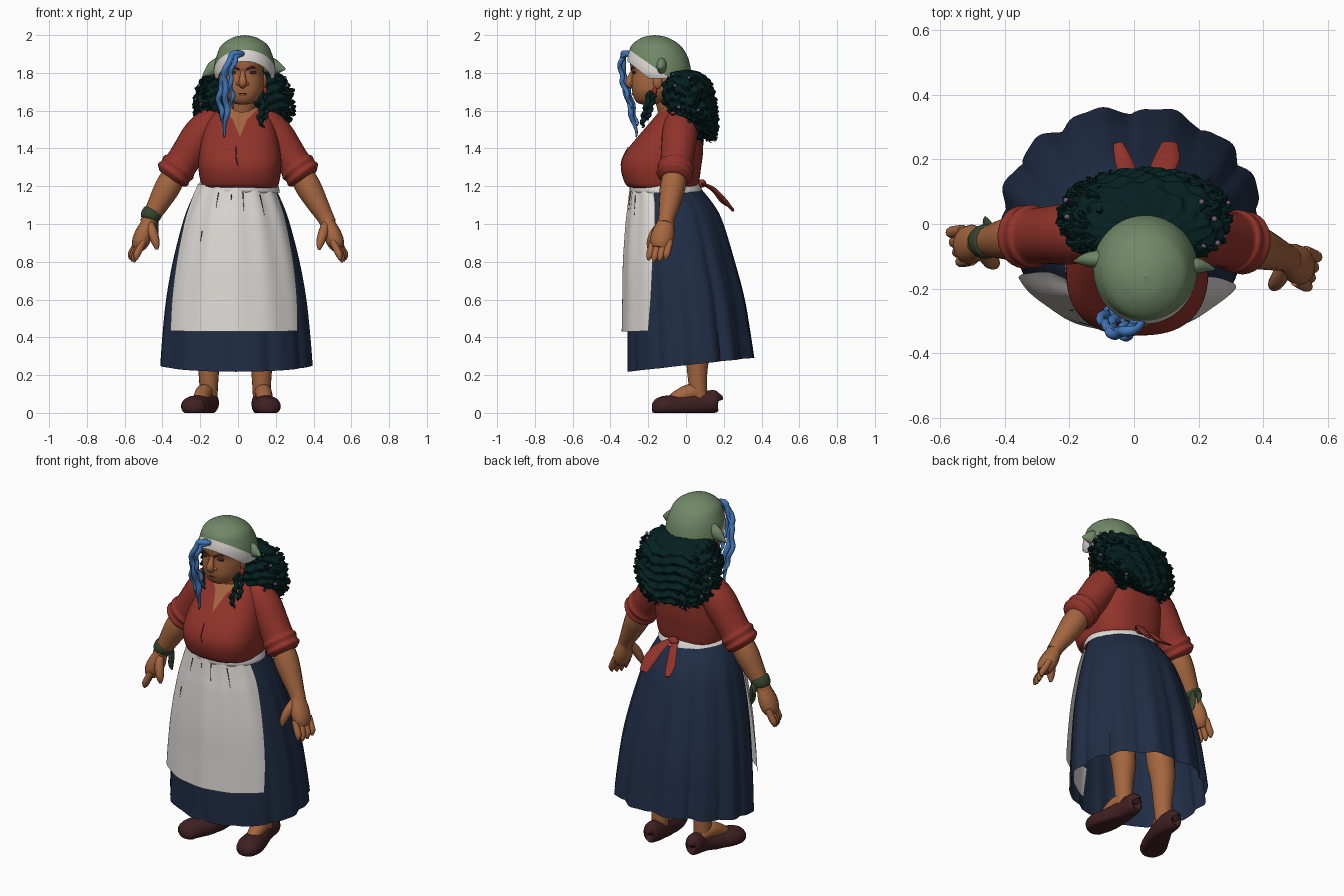
import bpy, bmesh, math, random
from math import sin, cos, pi, copysign
from mathutils import Vector, Matrix

random.seed(4)
cube = bpy.data.objects.get("Cube")
if cube:
    bpy.data.objects.remove(cube, do_unlink=True)


def mat(name, *rgb):
    m = bpy.data.materials.new(name)
    m.use_nodes = True
    m.diffuse_color = (*rgb, 1)
    m.node_tree.nodes["Principled BSDF"].inputs["Base Color"].default_value = (*rgb, 1)
    return m


SKIN = mat("brown skin", .37, .132, .05)
RED = mat("brick red cloth", .28, .033, .023)
NAVY = mat("navy cloth", .0145, .0265, .061)
WHITE = mat("off white linen", .75, .72, .69)
SAGE = mat("sage green cloth", .165, .25, .135)
HAIR = mat("dark teal hair", .0015, .0145, .014)
BLUE = mat("blue hair", .055, .19, .5)
MAROON = mat("dark maroon", .05, .014, .016)
OLIVE = mat("dark olive cloth", .038, .06, .03)
MAUVE = mat("dull mauve", .16, .11, .17)


def finish(name, bm, *mats):
    bmesh.ops.recalc_face_normals(bm, faces=bm.faces[:])
    me = bpy.data.meshes.new(name)
    bm.to_mesh(me)
    bm.free()
    for m in mats:
        me.materials.append(m)
    ob = bpy.data.objects.new(name, me)
    bpy.context.collection.objects.link(ob)
    bpy.ops.object.select_all(action='DESELECT')
    ob.select_set(True)
    bpy.context.view_layer.objects.active = ob
    bpy.ops.object.shade_smooth_by_angle(angle=math.radians(50))


def skin_grids(grids, closed=True, cap=True):
    """Bridge each list of point rows into a surface."""
    bm = bmesh.new()
    for rings in grids:
        vs = [[bm.verts.new(p) for p in r] for r in rings]
        n = len(vs[0])
        for a, b in zip(vs, vs[1:]):
            for i in range(n if closed else n - 1):
                j = (i + 1) % n
                bm.faces.new((a[i], a[j], b[j], b[i]))
        if closed and cap:
            bm.faces.new(vs[0])
            bm.faces.new(vs[-1])
    return bm


def spline(rows, n):
    """Smooth rows of numbers into n rows."""
    out, last = [], len(rows) - 1
    for i in range(n):
        u = i / (n - 1) * last
        k = min(int(u), last - 1)
        t = u - k
        quad = [rows[max(0, min(last, k + d))] for d in (-1, 0, 1, 2)]
        out.append(tuple(
            q + .5 * t * (r - p + t * (2 * p - 5 * q + 4 * r - s + t * (3 * (q - r) + s - p)))
            for p, q, r, s in zip(*quad)))
    return out


def spot(row, a, cx=0, sq=1, out=0, lift=0):
    """Point on a body section (z, half width, front, back); a = 0 is the front."""
    z, w, f, b = row
    s, c = sin(a), cos(a)
    return (cx + (w + out) * copysign(abs(s) ** sq, s),
            (f + b) / 2 - ((b - f) / 2 + out) * copysign(abs(c) ** sq, c), z + lift)


def loft(rows, cx=0, n=40, seg=64, sq=1, shape=None, cap=True):
    rings = []
    for row in spline(rows, n):
        ring = []
        for k in range(seg):
            a = 2 * pi * k / seg
            out, lift = shape(a, row[0]) if shape else (0, 0)
            ring.append(spot(row, a, cx, sq, out, lift))
        rings.append(ring)
    return skin_grids([rings], cap=cap)


def tube(rows, flat=1, ref=(0, 1, 0), n=14, seg=12):
    """Rings along rows of (x, y, z, radius[, second radius])."""
    path = spline(rows, n)
    pts = [Vector(p[:3]) for p in path]
    rings = []
    for i, p in enumerate(path):
        t = (pts[min(i + 1, n - 1)] - pts[max(i - 1, 0)]).normalized()
        u = t.cross(Vector(ref))
        if u.length < .1:
            u = t.cross(Vector((1, 0, 0)))
        u.normalize()
        v = u.cross(t)
        r = max(p[3], .001)
        ru = p[4] if len(p) > 4 else r * flat
        ring = []
        for k in range(seg):
            q = pts[i] + u * ru * cos(2 * pi * k / seg) + v * r * sin(2 * pi * k / seg)
            ring.append((q.x, q.y, max(q.z, 0)))
        rings.append(ring)
    return rings


def tubes(name, m, *rings):
    finish(name, skin_grids(rings), m)


def balls(name, m, size, *places):
    bm = bmesh.new()
    for p in places:
        bmesh.ops.create_uvsphere(bm, u_segments=16, v_segments=10, radius=1,
                                  matrix=Matrix.Translation(p) @ Matrix.Diagonal((*size, 1)))
    finish(name, bm, m)


def cut(bm, co, no, clear=False):
    bmesh.ops.bisect_plane(bm, geom=bm.verts[:] + bm.edges[:] + bm.faces[:],
                           plane_co=co, plane_no=no, clear_inner=clear)


# Skirt with deep folds at the back and a raised back hem
skirt_rows = [(1.21, .2, -.28, .06), (1.1, .25, -.29, .15), (1, .285, -.3, .2), (.8, .335, -.31, .26),
              (.6, .37, -.31, .31), (.4, .39, -.31, .34), (.255, .4, -.31, .358)]


def fold(a, z):
    t = max(0, (1.21 - z) / .96)
    weight = .4 + .3 * (1 - cos(a))
    crease = abs(sin(6 * a + .4 * sin(3 * a))) - .6
    return t * weight * (.03 * crease + .004 * sin(23 * a)), -.038 * cos(a) * t ** 4


finish("skirt", loft(skirt_rows, -.01, 50, 180, shape=fold, cap=False), NAVY)

# Apron hugs the skirt at its sides and stands off at the front
skirt_path = spline(skirt_rows, 80)


def apron_spot(row, a, extra=0):
    t = (1.21 - row[0]) / .8
    out = .013 + .016 * t * cos(a) + .004 * (1 - .5 * t) * cos(14 * a) + extra
    return spot(row, a, -.01, out=out, lift=-.01 * t * cos(a))


def apron_grid(left, right, top, low, extra=0):
    grid = []
    for row in skirt_path:
        if low < row[0] < top:
            t = (1.21 - row[0]) / .78
            lo, hi = left + .23 * t, right - .28 * t
            grid.append([apron_spot(row, lo + (hi - lo) * k / 48, extra) for k in range(49)])
    return grid


finish("apron", skin_grids([apron_grid(-1.25, 1.19, 2, .43)], closed=False), WHITE)
finish("apron_lining", skin_grids([apron_grid(.1, 1.3, .5, .29, -.045)], closed=False), WHITE)
creases = []
for a, top, low in ((-.4, 1.17, 1.08), (.15, 1.17, 1.07), (.55, 1.16, 1.04), (-.1, 1.16, 1.12), (-.62, .97, .89)):
    pts = [apron_spot(r, a) for r in skirt_path if low < r[0] < top]
    creases.append(tube([(*p, .003 * (1 - i / len(pts))) for i, p in enumerate(pts)], seg=6))
tubes("apron_creases", MAROON, *creases)
finish("waistband", loft([(1.225, .195, -.28, .055), (1.215, .208, -.293, .07), (1.18, .22, -.298, .085),
                          (1.165, .22, -.29, .085)], 0, 10, cap=False), WHITE)

# Blouse with a slit, open neckline
blouse = loft([(1.19, .185, -.28, .04), (1.21, .205, -.32, .065), (1.3, .22, -.345, .08), (1.38, .215, -.32, .09),
               (1.48, .195, -.24, .09), (1.55, .17, -.18, .075), (1.6, .125, -.14, .045), (1.63, .08, -.12, .01)],
              .01, 50, 72, sq=.78)
for s in (-1, 1):
    cut(blouse, (.01, 0, 1.46), (s, 0, -.4))
    cut(blouse, (.01, 0, 1.52), (s, 0, -1.1))
for f in blouse.faces:
    c = f.calc_center_median()
    width = max((c.z - 1.46) * .4, (c.z - 1.52) * 1.1)
    f.material_index = int(c.y < -.05 and abs(c.x - .01) < width)
finish("blouse", blouse, RED, SKIN)
tubes("blouse_placket", MAROON, tube([(0, -.345, 1.31, .002), (-.01, -.335, 1.35, .003), (-.01, -.305, 1.41, .002)], seg=6))

# Ribbon tied at the back
side_ref = (1, 0, 0)
tubes("ribbon_tails", RED,
      tube([(.03, .07, 1.22, .015), (.07, .14, 1.19, .032), (.1, .2, 1.13, .04), (.11, .25, 1.07, .025)], .3, side_ref),
      tube([(.02, .07, 1.22, .015), (-.01, .14, 1.18, .025), (-.03, .19, 1.12, .028), (-.05, .25, 1.08, .015)], .3, side_ref))
balls("ribbon_knot", RED, (.035, .022, .022), (.025, .085, 1.215))

# Arms, sleeves and hands
for side, name, lean in ((1, "left", .2), (-1, "right", .07)):
    def at(x, z, r, dy=0):
        return (side * x, -.03 - lean * (1.54 - z) ** 1.5 + dy, z, r)

    tubes(name + "_sleeve", RED, tube([at(.09, 1.54, .06), at(.14, 1.53, .085), at(.2, 1.47, .094), at(.26, 1.38, .09),
                                       at(.3, 1.32, .088), at(.315, 1.3, .098), at(.33, 1.28, .092), at(.345, 1.26, .097),
                                       at(.36, 1.24, .07)], n=40, seg=24))
    tubes(name + "_forearm", SKIN, tube([at(.32, 1.29, .06), at(.37, 1.2, .068), at(.42, 1.11, .057),
                                         at(.46, 1.04, .045), at(.48, 1, .042)], n=20, seg=16))
    parts = [tube([at(.45, 1.06, .035), at(.475, 1.01, .045), at(.498, .95, .06), at(.518, .9, .058), at(.53, .87, .04)], .78),
             tube([at(.465, 1, .022, -.02), at(.45, .95, .026, -.045), at(.435, .9, .021, -.055), at(.43, .865, .008, -.055)])]
    for k in range(4):
        dy = (k - 1.5) * .03
        tip = .01 * abs(k - 1.3)
        shift = (k - 1.5) * .01
        parts.append(tube([at(.515 + shift, .91, .018, dy), at(.54 + shift, .86, .019, dy),
                           at(.552 + shift, .82 + tip, .017, dy), at(.555 + shift, .795 + tip, .006, dy)], seg=10))
    tubes(name + "_hand", SKIN, *parts)
    if side < 0:
        tubes("wristband", OLIVE, tube([at(.445, 1.075, .04), at(.45, 1.065, .053), at(.468, 1.035, .051),
                                        at(.472, 1.025, .04)], seg=18),
              tube([at(.43, 1.05, .01, .03), at(.43, 1, .025, .04), at(.43, .94, .022, .04), at(.42, .91, .004, .04)], .4),
              tube([at(.43, 1.05, .01, .03), at(.46, 1.02, .02, .06), at(.45, .97, .004, .07)], .4))

# Legs and shoes
for name, x, toe in (("left", .125, .03), ("right", -.155, -.075)):
    tubes(name + "_leg", SKIN, tube([(x, .03, .8, .09), (x, .04, .5, .08), (x, .06, .35, .068), (x, .06, .2, .053),
                                     (x, .07, .06, .045)], n=20, seg=18),
          tube([(x, .09, .09, .04), (x + toe * .3, .03, .11, .045), (x + toe * .6, -.05, .075, .04), (x + toe, -.1, .05, .02)],
               ref=side_ref))
    tubes(name + "_shoe", MAROON, tube([(x, .172, .062, .015, .02), (x, .16, .062, .045, .058), (x, .07, .05, .054, .06),
                                        (x + toe * .5, -.03, .035, .066, .06), (x + toe, -.11, .035, .072, .056),
                                        (x + toe, -.16, .03, .055, .042), (x + toe, -.18, .03, .025, .02)],
                                       ref=side_ref, n=30, seg=24))

# Head, neck and face
hx = .025
tubes("neck", SKIN, tube([(.015, -.05, 1.52, .085), (.02, -.07, 1.6, .078), (hx, -.1, 1.72, .078)]))
finish("head", loft([(1.633, .02, -.23, -.17), (1.64, .05, -.255, -.13), (1.66, .08, -.272, -.08), (1.7, .107, -.285, -.03),
                     (1.75, .114, -.288, 0), (1.8, .11, -.286, 0), (1.83, .11, -.294, 0), (1.88, .112, -.295, 0),
                     (1.93, .09, -.27, -.03), (1.96, .04, -.2, -.1)], hx, 40, 48, sq=.85), SKIN)
tubes("nose", SKIN, tube([(hx, -.275, 1.82, .01), (hx, -.288, 1.79, .014), (hx, -.3, 1.755, .021), (hx, -.293, 1.737, .02),
                          (hx, -.272, 1.727, .01)]))
tubes("mouth", MAROON, tube([(hx - .035, -.271, 1.684, .002), (hx, -.284, 1.691, .004), (hx + .035, -.271, 1.684, .002)], seg=8))
balls("lips", SKIN, (.028, .013, .016), (hx, -.272, 1.69))
sides = (hx, -hx)
balls("nostrils", SKIN, (.014, .014, .011), *[(hx + s * .85, -.282, 1.743) for s in sides])
balls("eyes", MAROON, (.026, .01, .009), *[(hx + s * 1.9, -.273, 1.802) for s in sides])
balls("ears", SKIN, (.015, .025, .04), *[(hx + s * 4.5, -.15, 1.755) for s in sides])
balls("earrings", RED, (.012, .012, .02), *[(hx + s * 4.7, -.165, 1.705) for s in sides])
tubes("eyebrows", MAROON, *[tube([(hx + s * .7, -.29, 1.817, .005), (hx + s * 2, -.281, 1.83, .007),
                                  (hx + s * 3.3, -.25, 1.82, .002)], seg=8) for s in sides])

# Kerchief with a white front band
scarf = loft([(2, .001, -.166, -.164), (1.988, .06, -.23, -.1), (1.95, .12, -.285, -.035), (1.9, .145, -.305, .002),
              (1.85, .158, -.31, .02), (1.8, .162, -.3, .028), (1.77, .155, -.28, .028)], .035, 36, 64, cap=False)
cut(scarf, (0, -.3, 1.853), (0, .8, 1), True)
cut(scarf, (0, -.29, 1.915), (0, .7, 1))
for f in scarf.faces:
    c = f.calc_center_median()
    f.material_index = int(c.z - 1.915 + (c.y + .29) * .7 < 0)
finish("kerchief", scarf, SAGE, WHITE)
tubes("kerchief_flaps", SAGE,
      tube([(-.08, -.11, 1.85, .03), (-.135, -.11, 1.82, .025), (-.185, -.115, 1.785, .003)], 1.5),
      tube([(.14, -.13, 1.85, .03), (.2, -.13, 1.83, .025), (.25, -.14, 1.82, .003)], 1.5))

# Hair mass with wavy ridges, loose curls at the sides and small beads
hair_rows = [(1.82, .08, -.1, 0), (1.8, .17, -.12, .07), (1.755, .22, -.13, .125), (1.68, .245, -.135, .15),
             (1.6, .248, -.1, .162), (1.53, .2, -.03, .165), (1.48, .14, .03, .16), (1.45, .05, .08, .13)]


def ridges(a, z):
    return .009 * sin(z * 130 + 2 * sin(5 * a)) + .006 * sin(17 * a + z * 40), 0


finish("hair", loft(hair_rows, .035, 70, 110, shape=ridges), HAIR)
locks, beads = [], []
hair_path = spline(hair_rows, 40)
for i in range(90):
    row = random.choice(hair_path[6:36])
    a = random.choice((-1, 1)) * random.uniform(1, 2.5)
    wild = .02 if abs(sin(a)) > .7 else .006
    phase, way = random.uniform(0, 6), random.choice((-1, 1))
    locks.append(tube([(*spot(row, a + way * j * .05, .035, out=.003 + wild * cos(j * 1.7 + phase),
                              lift=.012 * sin(j * 1.7 + phase) - j * .005), .011 * (1 - j / 9)) for j in range(8)], seg=6))
    if i % 4 == 0:
        beads.append(spot(row, a, .035, out=.014))
tubes("hair_curls", HAIR, *locks)
balls("hair_beads", MAUVE, (.009, .009, .009), *beads)


# Loose front strands
def strand(path, r, wave=.005):
    pts = spline(path, 26)
    return tube([(x + wave * sin(i * 1.1), y + wave * cos(i * 1.1), z, r * min(1, (27 - i) / 8))
                 for i, (x, y, z) in enumerate(pts)], n=60, seg=8)


tubes("blue_strands", BLUE,
      strand([(.02, -.305, 1.9), (-.03, -.335, 1.895), (-.07, -.335, 1.8), (-.065, -.31, 1.68), (-.06, -.285, 1.57), (-.08, -.26, 1.46)], .016),
      strand([(0, -.305, 1.91), (-.04, -.335, 1.87), (-.08, -.32, 1.76), (-.1, -.295, 1.67), (-.085, -.275, 1.58), (-.075, -.255, 1.52)], .014),
      strand([(.01, -.31, 1.9), (-.015, -.345, 1.87), (-.04, -.34, 1.77), (-.03, -.31, 1.68), (-.03, -.285, 1.61)], .012))
tubes("dark_strands", HAIR,
      strand([(.12, -.19, 1.7), (.13, -.21, 1.62), (.115, -.225, 1.56), (.135, -.23, 1.51)], .014),
      strand([(.14, -.17, 1.68), (.15, -.19, 1.6), (.14, -.21, 1.55)], .012),
      strand([(-.08, -.18, 1.7), (-.1, -.2, 1.62), (-.08, -.21, 1.56)], .012))
